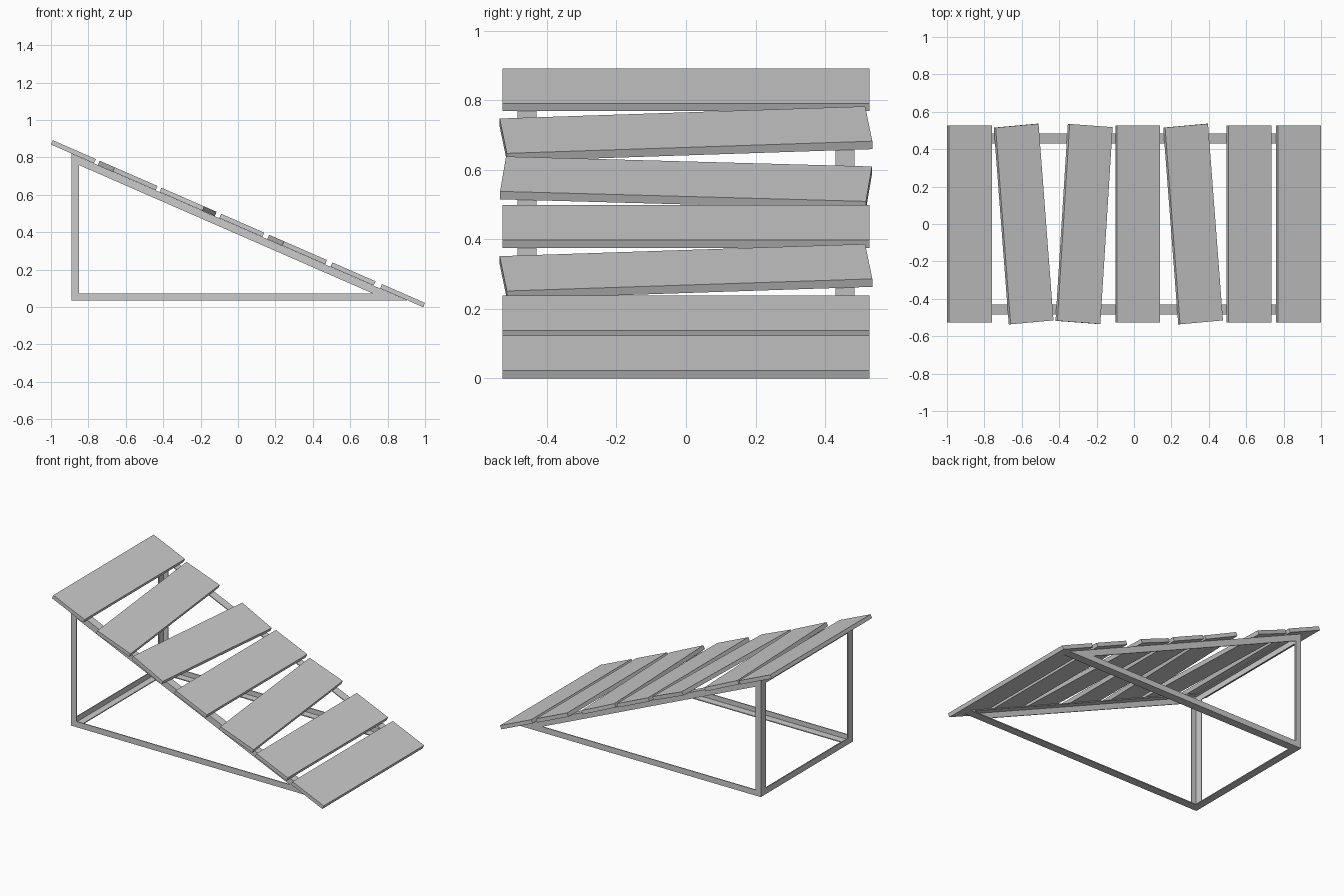
import bpy, bmesh
from math import atan, radians
from mathutils import Matrix, Vector

if "Cube" in bpy.data.objects:
    bpy.data.objects.remove(bpy.data.objects["Cube"])

SLOPE = 0.437
PITCH = atan(SLOPE)
T = 0.006                 # wall of the angle iron
Y_IN, Y_OUT = 0.43, 0.485
LEFT, BASE = -0.89, 0.035


def prism(name, profile, y0, y1):
    """Extrude an x/z profile along y."""
    bm = bmesh.new()
    face = bm.faces.new([bm.verts.new((x, y0, z)) for x, z in profile])
    ext = bmesh.ops.extrude_face_region(bm, geom=[face])
    verts = [v for v in ext["geom"] if isinstance(v, bmesh.types.BMVert)]
    bmesh.ops.translate(bm, vec=Vector((0, y1 - y0, 0)), verts=verts)
    bmesh.ops.recalc_face_normals(bm, faces=bm.faces)
    mesh = bpy.data.meshes.new(name)
    bm.to_mesh(mesh)
    bm.free()
    obj = bpy.data.objects.new(name, mesh)
    bpy.context.collection.objects.link(obj)
    return obj


def deck(x, drop=0.0):
    """Height of the plank underside at x."""
    return 0.4315 - SLOPE * x - drop


def foot(z, drop=0.0):
    """x where the (lowered) deck line meets height z."""
    return (0.4315 - drop - z) / SLOPE


# Planks: centre x and skew in the deck plane
planks = [(-0.88, 0), (-0.59, 4.75), (-0.267, -3.9), (0.02, 0),
          (0.316, 4.75), (0.615, 0), (0.88, 0)]
for i, (x, skew) in enumerate(planks):
    w, t = 0.1255, 0.0125
    p = prism(f"plank_{i + 1}", [(-w, -t), (w, -t), (w, t), (-w, t)], -0.5275, 0.5275)
    p.matrix_world = (Matrix.Translation((x, 0, 0.4455 - SLOPE * x))
                      @ Matrix.Rotation(PITCH, 4, 'Y')
                      @ Matrix.Rotation(radians(skew), 4, 'Z'))

# Side frames of angle iron: outer webs plus inward flanges
post_x, bar_z, rail_d = LEFT + 0.04, BASE + 0.038, 0.044
toe = foot(BASE)
for side, s in (("front", -1), ("back", 1)):
    web = (s * (Y_OUT - T), s * Y_OUT)
    flange = (s * Y_IN, s * (Y_OUT - T))
    prism(side + "_post_web", [(LEFT, BASE), (post_x, BASE), (post_x, deck(post_x)),
                               (LEFT, deck(LEFT))], *web)
    prism(side + "_base_web", [(post_x, BASE), (toe, BASE), (foot(bar_z), bar_z),
                               (post_x, bar_z)], *web)
    prism(side + "_rail_web", [(post_x, deck(post_x, rail_d)), (foot(bar_z, rail_d), bar_z),
                               (foot(bar_z), bar_z), (post_x, deck(post_x))], *web)
    prism(side + "_post_flange", [(LEFT, BASE), (LEFT + T, BASE), (LEFT + T, deck(LEFT + T)),
                                  (LEFT, deck(LEFT))], *flange)
    prism(side + "_base_flange", [(LEFT + T, BASE), (toe, BASE), (foot(BASE + T), BASE + T),
                                  (LEFT + T, BASE + T)], *flange)
    prism(side + "_rail_flange", [(LEFT + T, deck(LEFT + T, T)), (foot(BASE + T, T), BASE + T),
                                  (foot(BASE + T), BASE + T), (LEFT + T, deck(LEFT + T))], *flange)

# Cross bars between the posts
prism("bottom_crossbar", [(LEFT, BASE), (LEFT + 0.05, BASE), (LEFT + 0.05, BASE + T),
                          (LEFT + T, BASE + T), (LEFT + T, BASE + 0.04), (LEFT, BASE + 0.04)],
      -Y_IN, Y_IN)
e = LEFT + 0.05
prism("top_crossbar", [(LEFT, deck(LEFT)), (LEFT, deck(LEFT, 0.045)),
                       (LEFT + T, deck(LEFT, 0.045)), (LEFT + T, deck(LEFT + T, T)),
                       (e, deck(e, T)), (e, deck(e))], -Y_IN, Y_IN)
